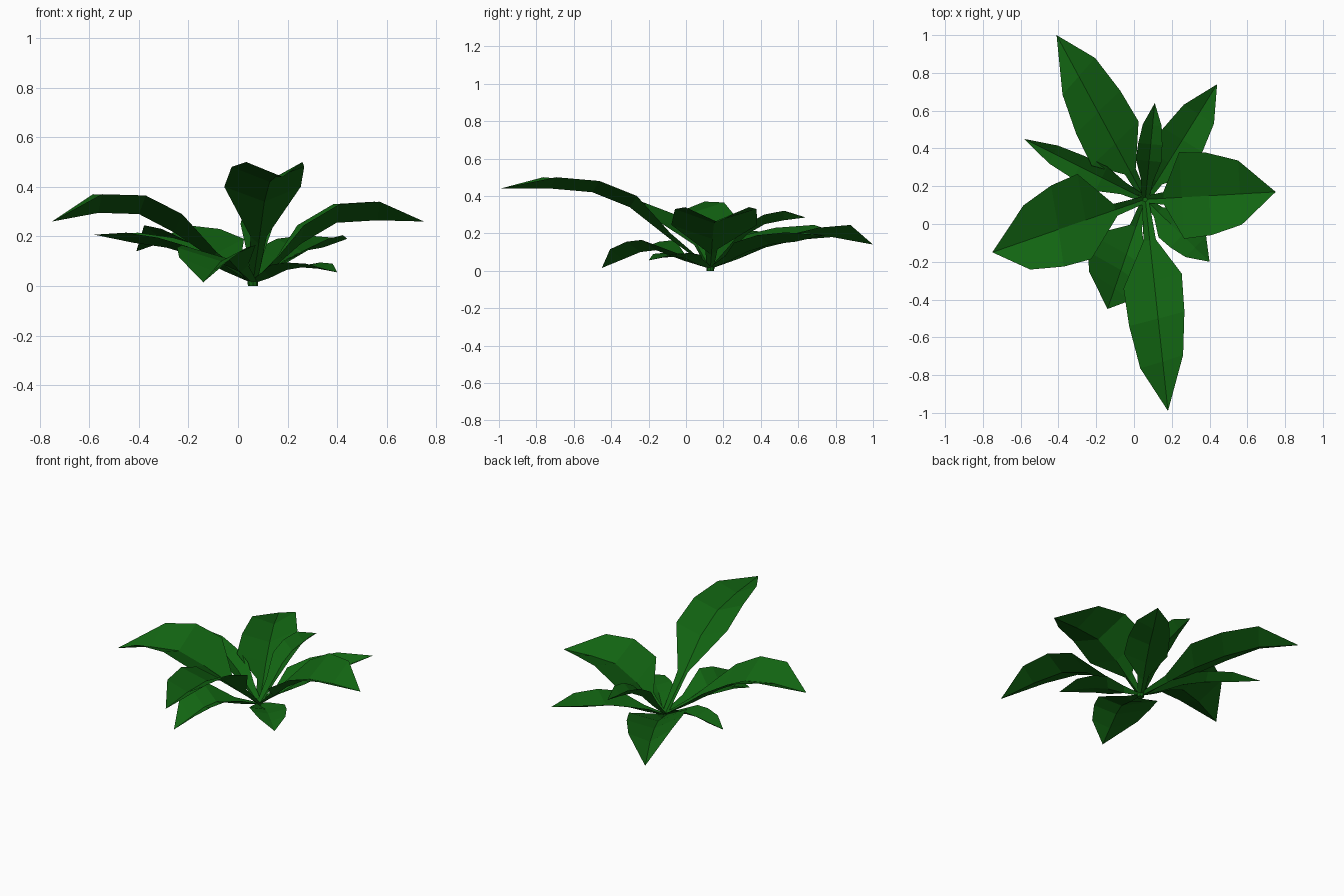
import bpy
import bmesh
from mathutils import Vector

if "Cube" in bpy.data.objects:
    bpy.data.objects.remove(bpy.data.objects["Cube"])

green = bpy.data.materials.new("leaf_green")
green.diffuse_color = (0.006, 0.13, 0.006, 1)
green.use_nodes = True
green.node_tree.nodes["Principled BSDF"].inputs["Base Color"].default_value = green.diffuse_color

ROOT = Vector((0.06, 0.13, 0.01))


def finish(bm, name):
    mesh = bpy.data.meshes.new(name)
    bm.to_mesh(mesh)
    bm.free()
    mesh.materials.append(green)
    obj = bpy.data.objects.new(name, mesh)
    bpy.context.collection.objects.link(obj)


def leaf(name, tip, start, heights, left, right, lift, shear=0.0):
    """V-folded blade: narrow stem, three wide stations, pointed tip."""
    reach = Vector((tip[0] - ROOT.x, tip[1] - ROOT.y, 0))
    side = Vector((-reach.y, reach.x, 0)).normalized()
    rest = 1 - start
    # position along the leaf, midrib height, width factor
    stations = [(start, heights[0], 1.0),
                (1 - rest * 0.71, heights[1], 0.95),
                (1 - rest * 0.38, heights[2], 0.74)]
    rows = [(0, 0.01, 0.018, 0.018, 0.006, 0),
            (start * 0.5, heights[0] * 0.5, 0.033, 0.033, 0.03, 0)]
    rows += [(t, z, left * w, right * w, lift, shear) for t, z, w in stations]

    bm = bmesh.new()
    strips = []
    for t, z, wl, wr, up, sh in rows:
        points = []
        for offset, raise_z, slide in ((wl, up, sh), (0, 0, 0), (-wr, up, -sh)):
            p = ROOT + reach * (t + slide) + side * offset
            p.z = z + raise_z
            points.append(bm.verts.new(p))
        strips.append(points)
    for a, b in zip(strips, strips[1:]):
        for i in (0, 1):
            bm.faces.new((a[i], a[i + 1], b[i + 1], b[i]))
    end = bm.verts.new((tip[0], tip[1], heights[3]))
    for i in (0, 1):
        bm.faces.new((strips[-1][i], strips[-1][i + 1], end))
    for f in bm.faces:
        f.normal_update()
        if f.normal.z < 0:
            f.normal_flip()
    finish(bm, name)


# Large leaves
leaf("front_leaf", (0.18, -0.99), 0.385, (0.34, 0.42, 0.44, 0.44), 0.15, 0.165, 0.06, -0.02)
leaf("back_leaf", (-0.41, 1.0), 0.34, (0.125, 0.165, 0.18, 0.14), 0.165, 0.165, 0.065, -0.045)
leaf("right_leaf", (0.75, 0.17), 0.28, (0.17, 0.255, 0.265, 0.26), 0.24, 0.22, 0.075)
leaf("left_leaf", (-0.75, -0.15), 0.39, (0.215, 0.29, 0.295, 0.26), 0.205, 0.245, 0.075, 0.045)
# Medium leaves
leaf("back_right_leaf", (0.44, 0.74), 0.32, (0.10, 0.14, 0.155, 0.19), 0.125, 0.13, 0.05)
leaf("front_left_leaf", (-0.14, -0.45), 0.5, (0.11, 0.10, 0.06, 0.015), 0.13, 0.21, 0.055, 0.06)
leaf("back_left_leaf", (-0.58, 0.45), 0.36, (0.12, 0.155, 0.175, 0.207), 0.078, 0.065, 0.04)
# Small leaves
leaf("small_back_leaf", (0.11, 0.64), 0.4, (0.20, 0.25, 0.27, 0.285), 0.07, 0.065, 0.05)
leaf("small_front_right_leaf", (0.40, -0.20), 0.4, (0.065, 0.075, 0.07, 0.055), 0.115, 0.095, 0.02)

# Root crown standing on the ground
bm = bmesh.new()
bmesh.ops.create_cone(bm, cap_ends=True, segments=8, radius1=0.02, radius2=0.022, depth=0.02)
bmesh.ops.translate(bm, verts=bm.verts, vec=(ROOT.x, ROOT.y, 0.01))
finish(bm, "root_crown")
